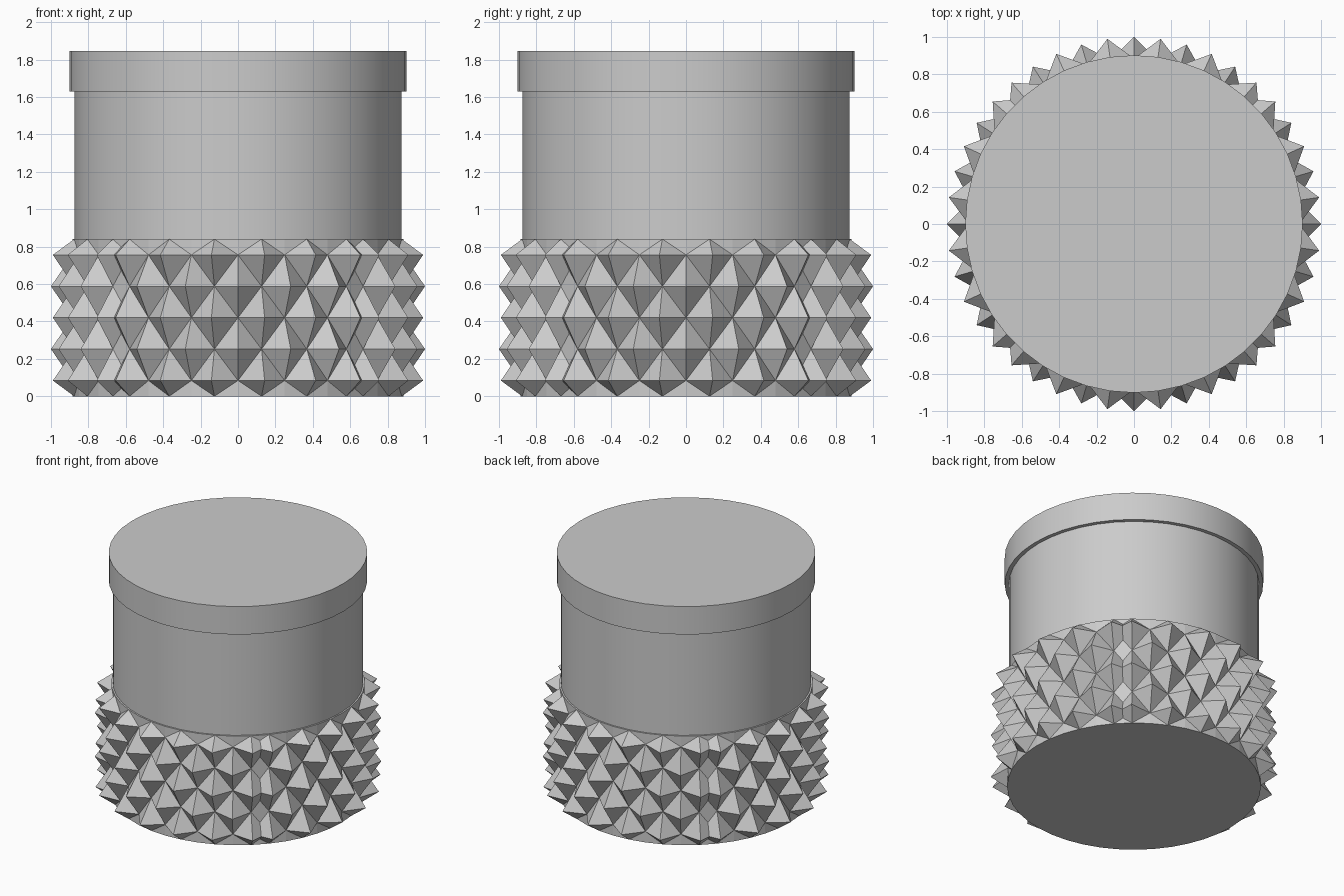
import bpy, bmesh, math
from mathutils import Vector

cube = bpy.data.objects.get("Cube")
if cube:
    bpy.data.objects.remove(cube, do_unlink=True)

SIDES = 44
STEP = 2 * math.pi / SIDES
TIP_R, BASE_R = 1.0, 0.885
BAND_TOP = 0.84
ROW = BAND_TOP / 5

grey = bpy.data.materials.new("plain_grey")
grey.use_nodes = True
colour = (0.6, 0.6, 0.6, 1)
grey.diffuse_color = colour
grey.node_tree.nodes["Principled BSDF"].inputs["Base Color"].default_value = colour


def polar(r, col, z):
    a = col * STEP
    return Vector((r * math.cos(a), r * math.sin(a), z))


def finish(bm, name):
    mesh = bpy.data.meshes.new(name)
    bm.to_mesh(mesh)
    bm.free()
    mesh.materials.append(grey)
    obj = bpy.data.objects.new(name, mesh)
    bpy.context.collection.objects.link(obj)
    return obj


def add_drum(bm, r, z0, z1):
    rings = [[bm.verts.new(polar(r, c, z)) for c in range(SIDES)] for z in (z0, z1)]
    low, high = rings
    for c in range(SIDES):
        n = (c + 1) % SIDES
        bm.faces.new((low[c], low[n], high[n], high[c]))
    bm.faces.new(high)
    bm.faces.new(low[::-1])


def drum(name, r, z0, z1):
    bm = bmesh.new()
    add_drum(bm, r, z0, z1)
    obj = finish(bm, name)
    bpy.ops.object.select_all(action='DESELECT')
    bpy.context.view_layer.objects.active = obj
    obj.select_set(True)
    bpy.ops.object.shade_smooth_by_angle(angle=math.radians(30))


# Smooth upper body and lid
drum("upper_body", 0.873, BAND_TOP - 0.02, 1.63)
drum("lid", 0.902, 1.63, 1.845)

# Studded lower band: four matching quarters of staggered pyramids
bm = bmesh.new()
add_drum(bm, BASE_R, 0, BAND_TOP)
for quarter in range(4):
    for offset in range(-5, 6):
        col = quarter * SIDES // 4 + offset
        for row in range(5):
            if (row + offset) % 2 == 0:
                continue
            z = (row + 0.5) * ROW
            tip = bm.verts.new(polar(TIP_R, col, z))
            corners = [bm.verts.new(polar(BASE_R, c, h)) for c, h in (
                (col - 1, z), (col, max(z - ROW, 0)),
                (col + 1, z), (col, min(z + ROW, BAND_TOP)))]
            for i in range(4):
                bm.faces.new((corners[i], corners[(i + 1) % 4], tip))
finish(bm, "studded_band")
